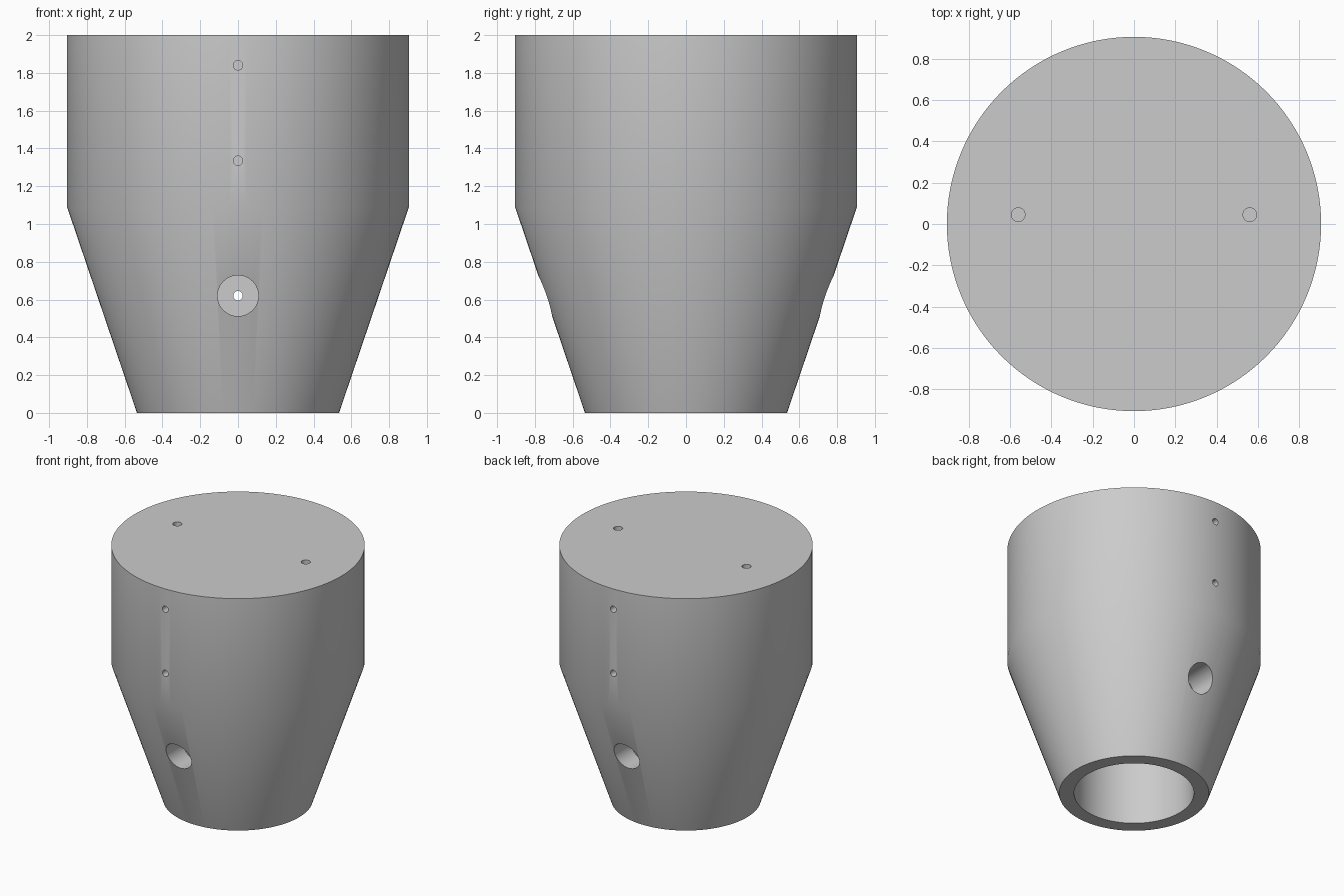
import bpy, bmesh, math
from mathutils import Matrix, Vector

cube = bpy.data.objects.get("Cube")
if cube:
    bpy.data.objects.remove(cube, do_unlink=True)

grey = bpy.data.materials.new("light_grey")
grey.use_nodes = True
colour = (0.6, 0.6, 0.6, 1)
grey.diffuse_color = colour
grey.node_tree.nodes["Principled BSDF"].inputs["Base Color"].default_value = colour


def finish(bm, name):
    bmesh.ops.recalc_face_normals(bm, faces=bm.faces)
    mesh = bpy.data.meshes.new(name)
    bm.to_mesh(mesh)
    bm.free()
    mesh.materials.append(grey)
    ob = bpy.data.objects.new(name, mesh)
    bpy.context.collection.objects.link(ob)
    return ob


def lathe(name, profile, steps):
    """Revolve an (r, z) profile that starts and ends on the axis."""
    bm = bmesh.new()
    verts = [bm.verts.new((r, 0, z)) for r, z in profile]
    edges = [bm.edges.new(pair) for pair in zip(verts, verts[1:])]
    bmesh.ops.spin(bm, geom=verts + edges, cent=(0, 0, 0), axis=(0, 0, 1),
                   angle=math.tau, steps=steps, use_duplicate=False)
    bmesh.ops.remove_doubles(bm, verts=bm.verts, dist=1e-4)
    # Merge the end fans into single flat caps
    bmesh.ops.dissolve_limit(bm, angle_limit=0.001, verts=bm.verts, edges=bm.edges)
    return finish(bm, name)


def add_drill(bm, start, end, radius):
    """Add a closed cylinder between two points."""
    start, end = Vector(start), Vector(end)
    axis = end - start
    turn = axis.to_track_quat('Z', 'Y').to_matrix().to_4x4()
    bmesh.ops.create_cone(bm, cap_ends=True, segments=48, radius1=radius, radius2=radius,
                          depth=axis.length,
                          matrix=Matrix.Translation((start + end) / 2) @ turn)


# Tapered body with the socket open at the bottom
BORE_TOP = 1.0
body = lathe("tapered_body", [(0, BORE_TOP), (0.428, BORE_TOP), (0.428, 0), (0.535, 0),
                              (0.905, 1.09), (0.905, 2), (0, 2)], 128)


def cut(name, drills):
    bm = bmesh.new()
    for drill in drills:
        add_drill(bm, *drill)
    cutter = finish(bm, name)
    cutter.hide_render = True
    mod = body.modifiers.new(name, 'BOOLEAN')
    mod.operation = 'DIFFERENCE'
    mod.solver = 'EXACT'
    mod.object = cutter
    bpy.context.view_layer.objects.active = body
    bpy.ops.object.modifier_apply(modifier=name)
    bpy.data.objects.remove(cutter, do_unlink=True)


# Counterbores and pin holes on front and back, blind holes on top
holes = []
for s in (-1, 1):
    holes.append(((0, s * 0.53, 0.62), (0, s, 0.62), 0.108))
    holes += [((0, s * 0.78, z), (0, s, z), 0.025) for z in (1.335, 1.84)]
    holes.append(((s * 0.56, 0.045, 1.85), (s * 0.56, 0.045, 2.1), 0.033))
cut("hole_cutter", holes)

# Cross bolt hole right through
cut("bolt_cutter", [((0, -1, 0.62), (0, 1, 0.62), 0.025)])

bpy.ops.object.select_all(action='DESELECT')
body.select_set(True)
bpy.context.view_layer.objects.active = body
bpy.ops.object.shade_smooth_by_angle(angle=math.radians(30))
